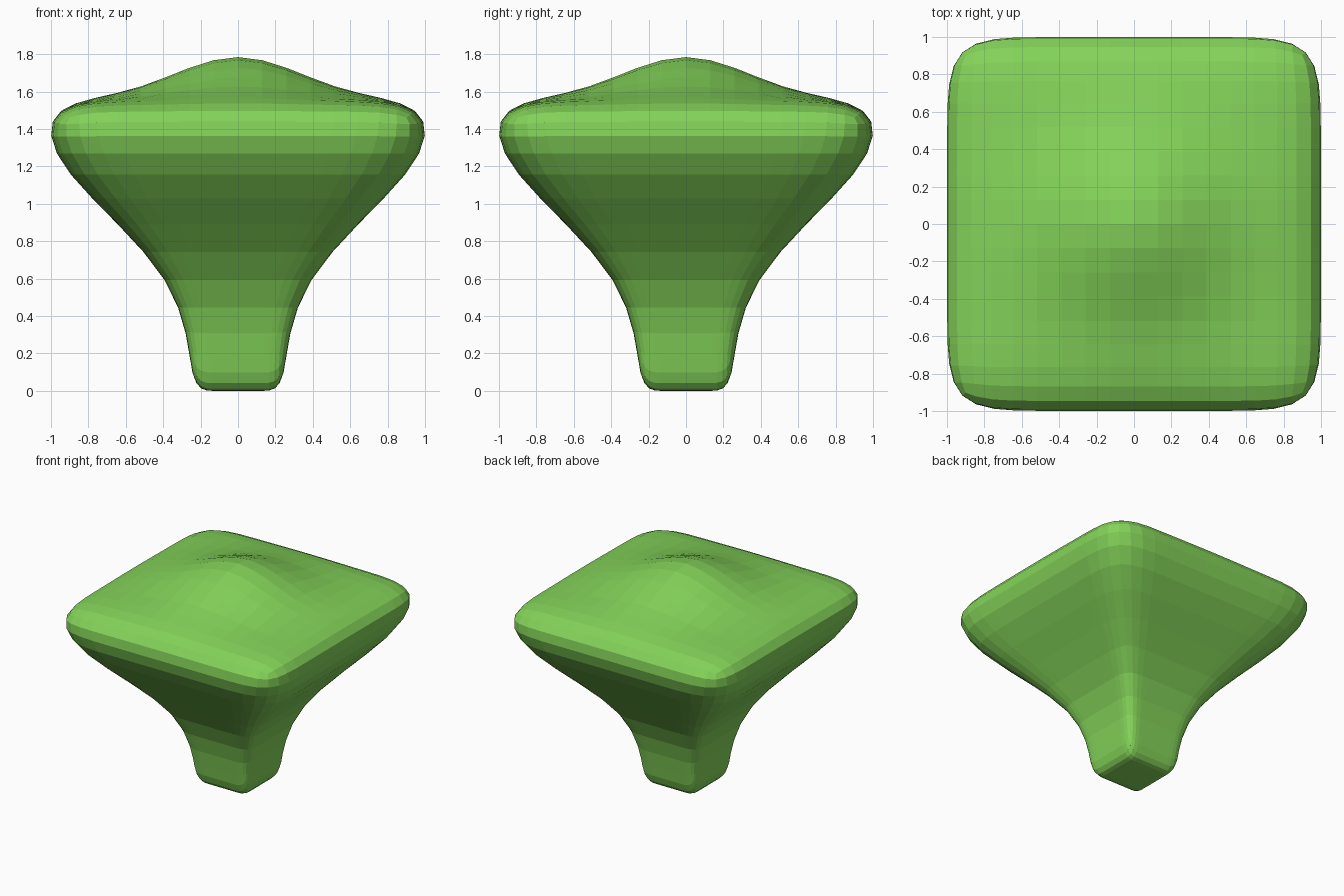
import bpy, bmesh

if "Cube" in bpy.data.objects:
    bpy.data.objects.remove(bpy.data.objects["Cube"])

# Control cage: square rings (half width, height), each side split in four
RINGS = [(0.265, 0.0), (0.27, 0.59), (1.015, 1.20), (1.035, 1.55)]
N = 2  # half the number of segments per side
TOP = len(RINGS) - 1

bm = bmesh.new()
verts = {}


def cage_vert(i, j, k):
    key = (i, j, k)
    if key not in verts:
        r, z = RINGS[k]
        if k == TOP and abs(i) < N and abs(j) < N:
            # raised middle of the top
            z = {0: 2.027, 1: 1.60, 2: 1.55}[abs(i) + abs(j)]
        verts[key] = bm.verts.new((r * i / N, r * j / N, z))
    return verts[key]


def quad(*keys):
    bm.faces.new([cage_vert(*k) for k in keys])


# Bottom and top caps
for k in (0, TOP):
    for i in range(-N, N):
        for j in range(-N, N):
            quad((i, j, k), (i + 1, j, k), (i + 1, j + 1, k), (i, j + 1, k))

# Four side walls
for k in range(TOP):
    for s in (-N, N):
        for a in range(-N, N):
            quad((a, s, k), (a + 1, s, k), (a + 1, s, k + 1), (a, s, k + 1))
            quad((s, a, k), (s, a + 1, k), (s, a + 1, k + 1), (s, a, k + 1))

bmesh.ops.recalc_face_normals(bm, faces=bm.faces)
mesh = bpy.data.meshes.new("flared_knob")
bm.to_mesh(mesh)
bm.free()

knob = bpy.data.objects.new("flared_knob", mesh)
bpy.context.collection.objects.link(knob)

# Rounded form, flat shaded facets
sub = knob.modifiers.new("rounding", 'SUBSURF')
sub.levels = sub.render_levels = 2

green = bpy.data.materials.new("green")
green.diffuse_color = (0.23, 0.65, 0.10, 1)
green.use_nodes = True
green.node_tree.nodes["Principled BSDF"].inputs["Base Color"].default_value = green.diffuse_color
mesh.materials.append(green)
